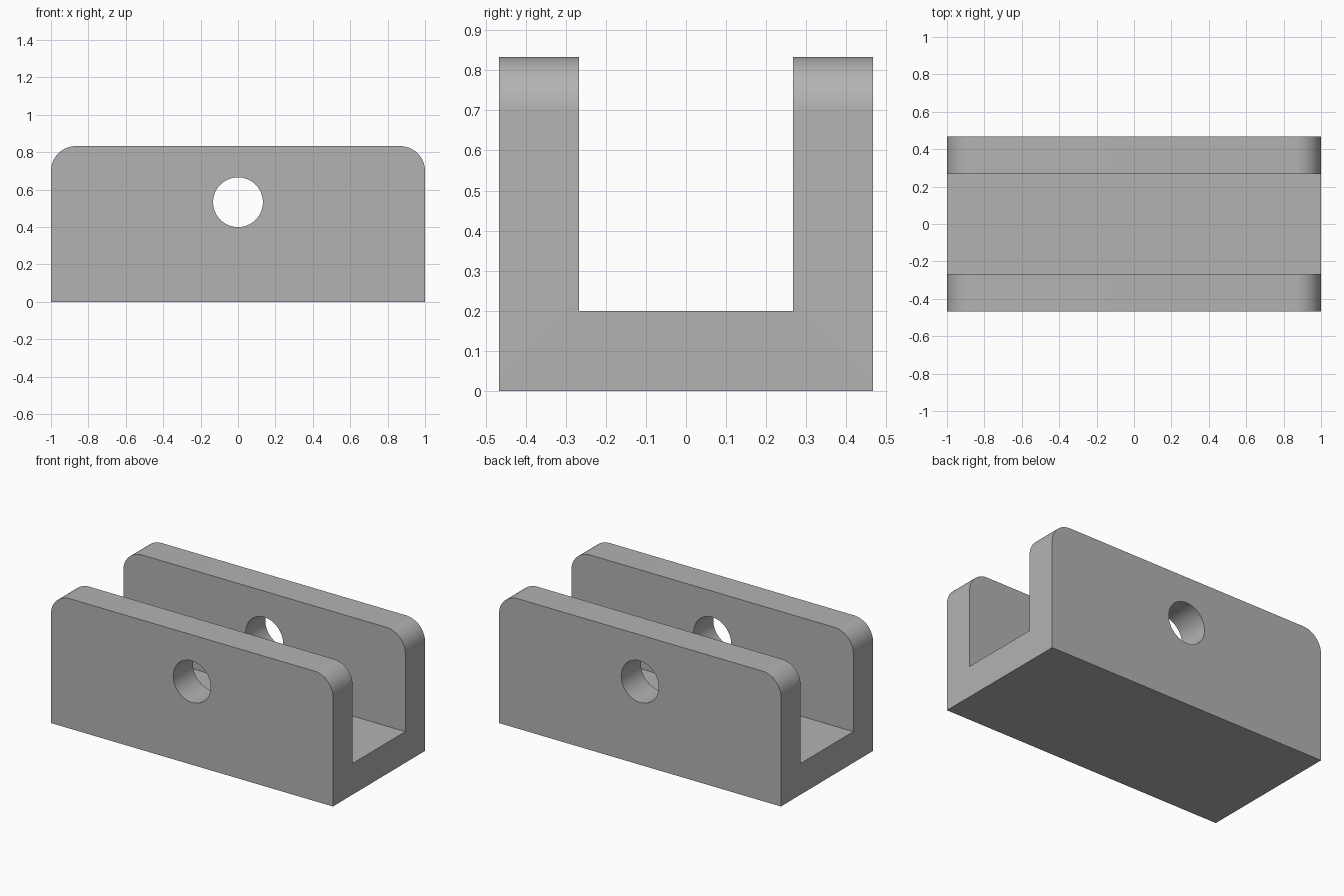
import bpy
import bmesh
import math
from mathutils import Vector

LENGTH, DEPTH, HEIGHT = 2.0, 0.933, 0.833
WALL = 0.2            # thickness of the base and both side walls
RADIUS = 0.133        # corner rounding and hole radius
HOLE_Z = 0.533

cube = bpy.data.objects.get("Cube")
if cube:
    bpy.data.objects.remove(cube, do_unlink=True)

# Plain grey material
grey = bpy.data.materials.new("plain grey")
grey.use_nodes = True
color = (0.45, 0.45, 0.45, 1.0)
grey.diffuse_color = color
grey.node_tree.nodes["Principled BSDF"].inputs["Base Color"].default_value = color

# U-shaped channel section, extruded along its length
outer, inner = DEPTH / 2, DEPTH / 2 - WALL
section = [(-outer, 0), (outer, 0), (outer, HEIGHT), (inner, HEIGHT),
           (inner, WALL), (-inner, WALL), (-inner, HEIGHT), (-outer, HEIGHT)]
bm = bmesh.new()
face = bm.faces.new([bm.verts.new((-LENGTH / 2, y, z)) for y, z in section])
new = bmesh.ops.extrude_face_region(bm, geom=[face])["geom"]
bmesh.ops.translate(bm, vec=Vector((LENGTH, 0, 0)),
                    verts=[v for v in new if isinstance(v, bmesh.types.BMVert)])
bmesh.ops.recalc_face_normals(bm, faces=bm.faces)

# Rounded upper corners at both ends of each wall
corners = [e for e in bm.edges
           if all(v.co.z > HEIGHT - 0.01 for v in e.verts)
           and abs(e.verts[0].co.x - e.verts[1].co.x) < 0.01]
bmesh.ops.bevel(bm, geom=corners, offset=RADIUS, segments=16,
                profile=0.5, affect='EDGES')
mesh = bpy.data.meshes.new("channel_bracket")
bm.to_mesh(mesh)
bm.free()
mesh.materials.append(grey)
bracket = bpy.data.objects.new("channel_bracket", mesh)
bpy.context.collection.objects.link(bracket)

# Pin hole through both walls
bpy.ops.mesh.primitive_cylinder_add(vertices=64, radius=RADIUS, depth=DEPTH * 2,
                                    location=(0, 0, HOLE_Z),
                                    rotation=(math.pi / 2, 0, 0))
cutter = bpy.context.object
cutter.name = "pin_hole_cutter"
cutter.hide_render = True
cutter.data.materials.append(grey)
hole = bracket.modifiers.new("pin hole", 'BOOLEAN')
hole.operation = 'DIFFERENCE'
hole.solver = 'EXACT'
hole.object = cutter

bpy.ops.object.select_all(action='DESELECT')
bracket.select_set(True)
bpy.context.view_layer.objects.active = bracket
bpy.ops.object.modifier_apply(modifier=hole.name)
bpy.data.objects.remove(cutter, do_unlink=True)

# Smooth curves, crisp edges
bpy.ops.object.shade_smooth_by_angle(angle=math.radians(30))
